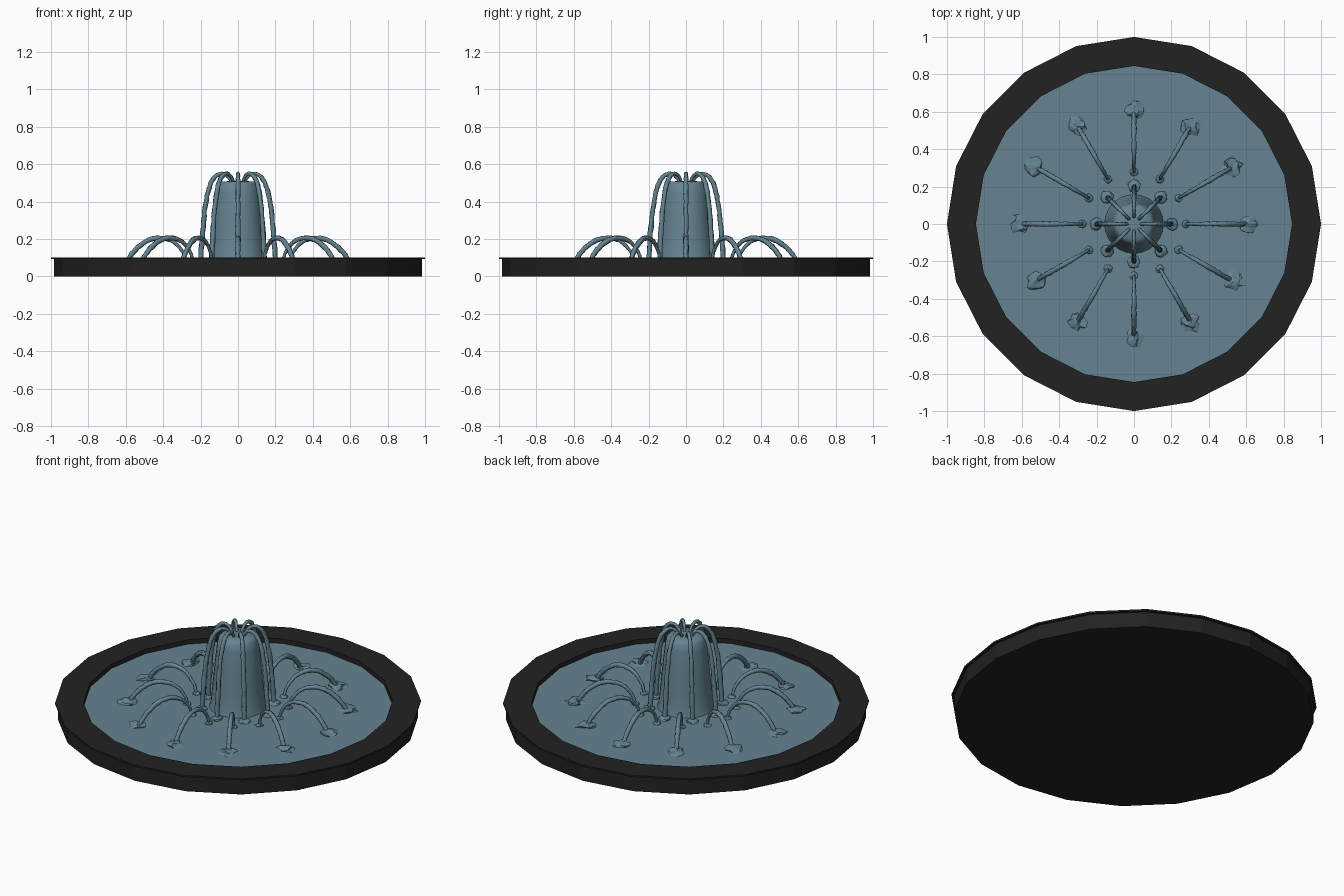
import bpy, bmesh, math, random
from mathutils import Vector, Matrix, noise

if "Cube" in bpy.data.objects:
    bpy.data.objects.remove(bpy.data.objects["Cube"])

random.seed(4)
WATER_Z = 0.075


def material(name, rgb):
    m = bpy.data.materials.new(name)
    m.diffuse_color = (*rgb, 1)
    m.use_nodes = True
    m.node_tree.nodes["Principled BSDF"].inputs["Base Color"].default_value = m.diffuse_color
    return m


STONE = material("black stone", (0.016, 0.016, 0.016))
WATER = material("blue water", (0.13, 0.23, 0.285))


def finish(name, bm, mat, smooth=False):
    bmesh.ops.recalc_face_normals(bm, faces=bm.faces)
    me = bpy.data.meshes.new(name)
    bm.to_mesh(me)
    bm.free()
    me.materials.append(mat)
    for p in me.polygons:
        p.use_smooth = smooth
    ob = bpy.data.objects.new(name, me)
    bpy.context.collection.objects.link(ob)
    return ob


def lathe(name, profile, sides, mat, smooth=False):
    """Revolve (radius, z) points round z; radius 0 becomes a pole."""
    bm = bmesh.new()
    rings = []
    for r, z in profile:
        if r == 0:
            rings.append([bm.verts.new((0, 0, z))] * sides)
        else:
            rings.append([bm.verts.new((r * math.cos(a), r * math.sin(a), z))
                          for a in (math.tau * i / sides for i in range(sides))])
    for lo, hi in zip(rings, rings[1:]):
        for i in range(sides):
            j = (i + 1) % sides
            quad = list(dict.fromkeys((lo[i], lo[j], hi[j], hi[i])))
            bm.faces.new(quad)
    return finish(name, bm, mat, smooth)


def smooth_path(pts, steps=5):
    """Catmull-Rom through (radius, z, thickness) points."""
    p = [Vector(q) for q in pts]
    p = [2 * p[0] - p[1]] + p + [2 * p[-1] - p[-2]]
    out = []
    for a, b, c, d in zip(p, p[1:], p[2:], p[3:]):
        for k in range(steps):
            t = k / steps
            out.append(0.5 * (2 * b + (c - a) * t + (2 * a - 5 * b + 4 * c - d) * t * t
                              + (3 * b - a - 3 * c + d) * t ** 3))
    return out + [p[-2]]


def jet(name, pts, angle, sides=7):
    """Slightly uneven tube of water in the vertical plane at the given angle."""
    bm = bmesh.new()
    path = smooth_path(pts)
    rings = []
    for i, q in enumerate(path):
        a, b = path[max(i - 1, 0)], path[min(i + 1, len(path) - 1)]
        t = Vector((b.x - a.x, 0, b.y - a.y)).normalized()
        n = Vector((-t.z, 0, t.x))
        side = Vector((0, 1, 0))
        ring = []
        for k in range(sides):
            f = math.tau * k / sides + i * 0.25
            r = q.z * random.uniform(0.85, 1.15)
            ring.append(bm.verts.new(Vector((q.x, 0, q.y)) + r * (math.cos(f) * n + math.sin(f) * side)))
        rings.append(ring)
    for lo, hi in zip(rings, rings[1:]):
        for k in range(sides):
            j = (k + 1) % sides
            bm.faces.new((lo[k], lo[j], hi[j], hi[k]))
    bm.faces.new(rings[0])
    bm.faces.new(rings[-1])
    bm.transform(Matrix.Rotation(angle, 4, 'Z'))
    return finish(name, bm, WATER, True)


def splash(name, dist, angle, radius, height, rough):
    """Flattened, ragged lump of water where a jet meets the pool."""
    bm = bmesh.new()
    bmesh.ops.create_icosphere(bm, subdivisions=2, radius=1)
    seed = Vector((random.random() * 50, angle * 7, dist * 9))
    for v in bm.verts:
        v.co *= 1 + rough * noise.noise(v.co * 1.8 + seed)
        v.co = Vector((v.co.x * radius, v.co.y * radius, v.co.z * height))
    bm.transform(Matrix.Translation((dist * math.cos(angle), dist * math.sin(angle), WATER_Z)))
    return finish(name, bm, WATER, False)


# Basin with thin overhanging lip
lathe("basin", [(0, 0), (0.985, 0), (0.985, 0.092), (1.0, 0.092), (1.0, 0.102),
                (0.845, 0.102), (0.845, 0.05), (0, 0.05)], 20, STONE)

# Pool surface
lathe("pool_water", [(0.847, WATER_Z), (0, WATER_Z)], 20, WATER)

# Central water column
column = lathe("water_column", [(0.16, WATER_Z - 0.01), (0.15, 0.1), (0.14, 0.2), (0.128, 0.33),
                                (0.115, 0.45), (0.106, 0.49), (0.09, 0.506), (0.04, 0.51),
                                (0, 0.51)], 24, WATER, True)

# Eight tall jets falling round the column
for i in range(8):
    a = math.tau * i / 8
    jet(f"tall_jet_{i}", [(0.03, 0.49, 0.008), (0.05, 0.53, 0.009), (0.085, 0.55, 0.010),
                          (0.125, 0.53, 0.012), (0.155, 0.47, 0.013), (0.178, 0.35, 0.013),
                          (0.192, 0.2, 0.014), (0.2, 0.07, 0.014)], a)
    splash(f"tall_jet_splash_{i}", 0.203, a, 0.034, 0.018, 0.25)

# Twelve low jets arching outwards, with nozzle swirl and splash
for i in range(12):
    a = math.tau * i / 12
    jet(f"low_jet_{i}", [(0.275, 0.07, 0.009), (0.295, 0.13, 0.009), (0.345, 0.185, 0.011),
                         (0.41, 0.205, 0.013), (0.475, 0.195, 0.014), (0.535, 0.155, 0.014),
                         (0.575, 0.11, 0.013), (0.598, 0.07, 0.012)], a)
    splash(f"low_jet_swirl_{i}", 0.277, a, 0.022, 0.014, 0.2)
    splash(f"low_jet_splash_{i}", 0.605 + random.uniform(-0.005, 0.01), a, 0.048, 0.018, 0.75)
